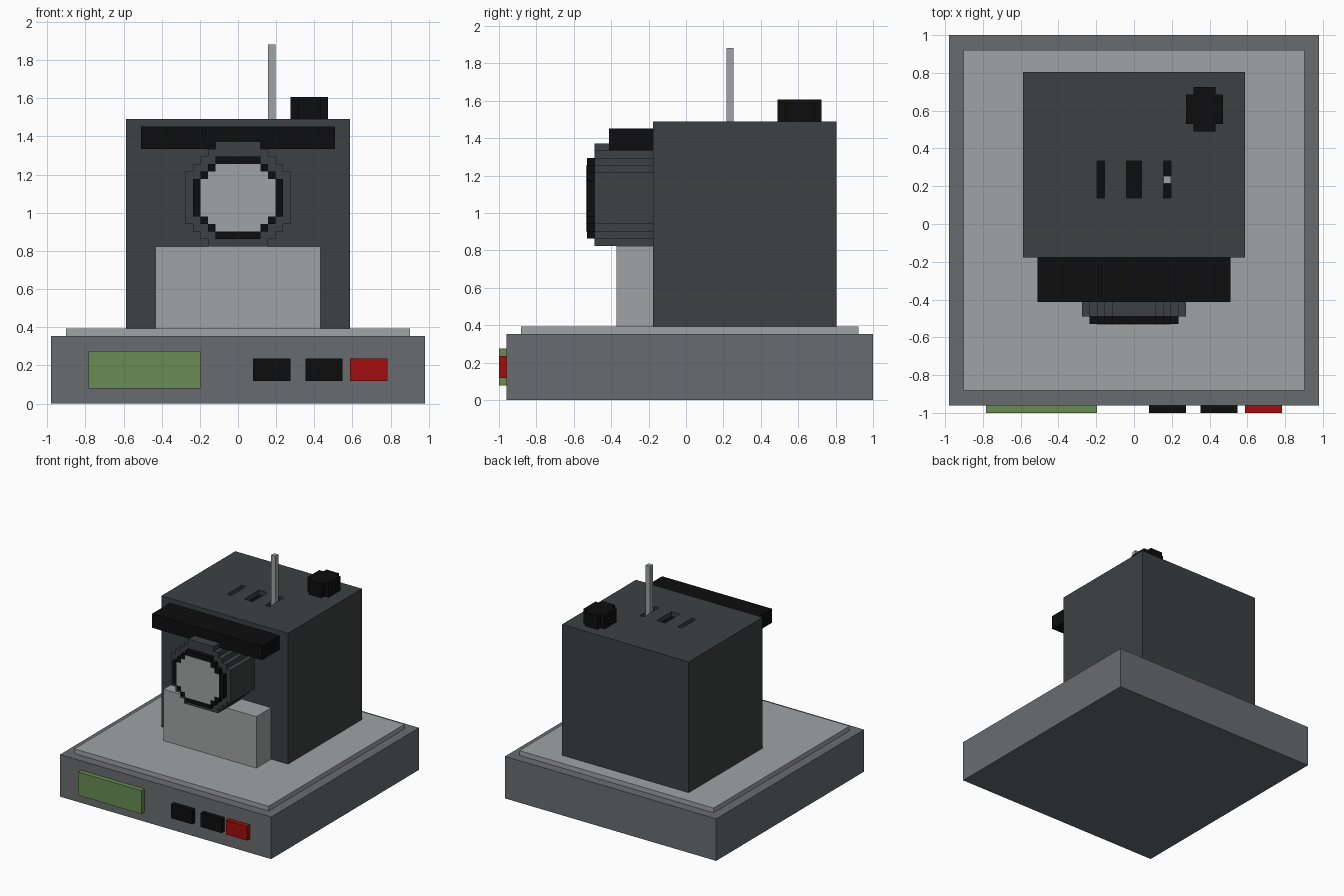
import bpy
import bmesh
from mathutils import Vector

U = 2 / 51          # one block of the grid
Y0 = -25.5          # front edge of the grid, in blocks

if "Cube" in bpy.data.objects:
    bpy.data.objects.remove(bpy.data.objects["Cube"], do_unlink=True)


def material(name, rgb):
    """Flat material from 0-255 display colour."""
    lin = [((c / 255 + 0.055) / 1.055) ** 2.4 if c > 10 else c / 255 / 12.92 for c in rgb]
    mat = bpy.data.materials.new(name)
    mat.use_nodes = True
    mat.diffuse_color = (*lin, 1)
    mat.node_tree.nodes["Principled BSDF"].inputs["Base Color"].default_value = (*lin, 1)
    return mat


base_grey = material("base grey", (105, 108, 111))
light_grey = material("light grey", (160, 164, 163))
housing_grey = material("dark housing grey", (60, 65, 65))
black = material("black", (13, 13, 13))
green = material("screen green", (106, 140, 85))
red = material("button red", (162, 13, 13))


def finish(name, bm, mat):
    bmesh.ops.recalc_face_normals(bm, faces=bm.faces)
    mesh = bpy.data.meshes.new(name)
    bm.to_mesh(mesh)
    bm.free()
    obj = bpy.data.objects.new(name, mesh)
    bpy.context.collection.objects.link(obj)
    mesh.materials.append(mat)
    return obj


def box(name, x, y, z, mat):
    """Box from block ranges; y counts from the front of the grid."""
    bm = bmesh.new()
    bmesh.ops.create_cube(bm, size=1)
    for v in bm.verts:
        ends = zip((x, y, z), (0, Y0, 0), v.co)
        v.co = Vector([(r[1] if c > 0 else r[0]) + off for r, off, c in ends]) * U
    return finish(name, bm, mat)


def stepped(name, start, halves, place, extrude, mat):
    """Extrude a stepped round outline given the half width of each row."""
    side = []
    for i, h in enumerate(halves):
        for level in (start + i, start + i + 1):
            side.append((h, level))
    outline = side + [(-h, level) for h, level in reversed(side)]
    bm = bmesh.new()
    face = bm.faces.new([bm.verts.new(Vector(place(a, b)) * U) for a, b in outline])
    out = bmesh.ops.extrude_face_region(bm, geom=[face])
    moved = [g for g in out["geom"] if isinstance(g, bmesh.types.BMVert)]
    bmesh.ops.translate(bm, verts=moved, vec=Vector(extrude) * U)
    bmesh.ops.dissolve_limit(bm, angle_limit=0.01, verts=bm.verts, edges=bm.edges)
    return finish(name, bm, mat)


# Base and top plate
box("base", (-25, 25), (1, 51), (0, 9), base_grey)
box("top_plate", (-23, 23), (3, 49), (9, 10), light_grey)

# Front panel controls
box("screen", (-20, -5), (0, 1), (2, 7), green)
for name, x, mat in (("left_button", 2, black), ("middle_button", 9, black), ("red_button", 15, red)):
    box(name, (x, x + 5), (0, 1), (3, 6), mat)

# Housing with three shallow slots in its top
housing = box("housing", (-15, 15), (21, 46), (10, 38), housing_grey)
housing.data.materials.append(black)
for x in ((-5, -4), (-1, 1), (4, 5)):
    cutter = box("slot_cutter", x, (29, 34), (37, 39), housing_grey)
    cutter.hide_render = True
    mod = housing.modifiers.new("slot", "BOOLEAN")
    mod.operation = "DIFFERENCE"
    mod.solver = "EXACT"
    mod.object = cutter
    bpy.context.view_layer.objects.active = housing
    bpy.ops.object.modifier_apply(modifier=mod.name)
    bpy.data.objects.remove(cutter, do_unlink=True)
for face in housing.data.polygons:
    on_floor = abs(face.center.z - 37 * U) < 0.01 and face.normal.z > 0.9
    face.material_index = 1 if on_floor else 0

# Parts on the front of the housing
box("front_bar", (-13, 13), (15, 21), (34, 37), black)
box("barrel_support", (-11, 11), (16, 21), (10, 21), light_grey)


def upright(depth):
    return lambda a, b: (a, depth + Y0, b)


barrel_rows = [4, 5, 6] + [7] * 7 + [6, 5, 4, 3]
ring_rows = [3, 4, 5] + [6] * 5 + [5, 4, 3]
lens_rows = [3, 4] + [5] * 5 + [4, 3]
stepped("barrel", 21, barrel_rows, upright(13), (0, 8, 0), housing_grey)
stepped("lens_ring", 22, ring_rows, upright(12), (0, 1, 0), black)
stepped("lens", 23, lens_rows, upright(11.9), (0, 0.1, 0), light_grey)

# Knob and rod on top
knob_rows = [1.5] + [2.5] * 4 + [1.5]
stepped("knob", 38, knob_rows, lambda a, b: (a + 9.5, b + Y0, 38), (0, 0, 3), black)
box("rod", (4, 5), (31, 32), (37, 48), light_grey)
